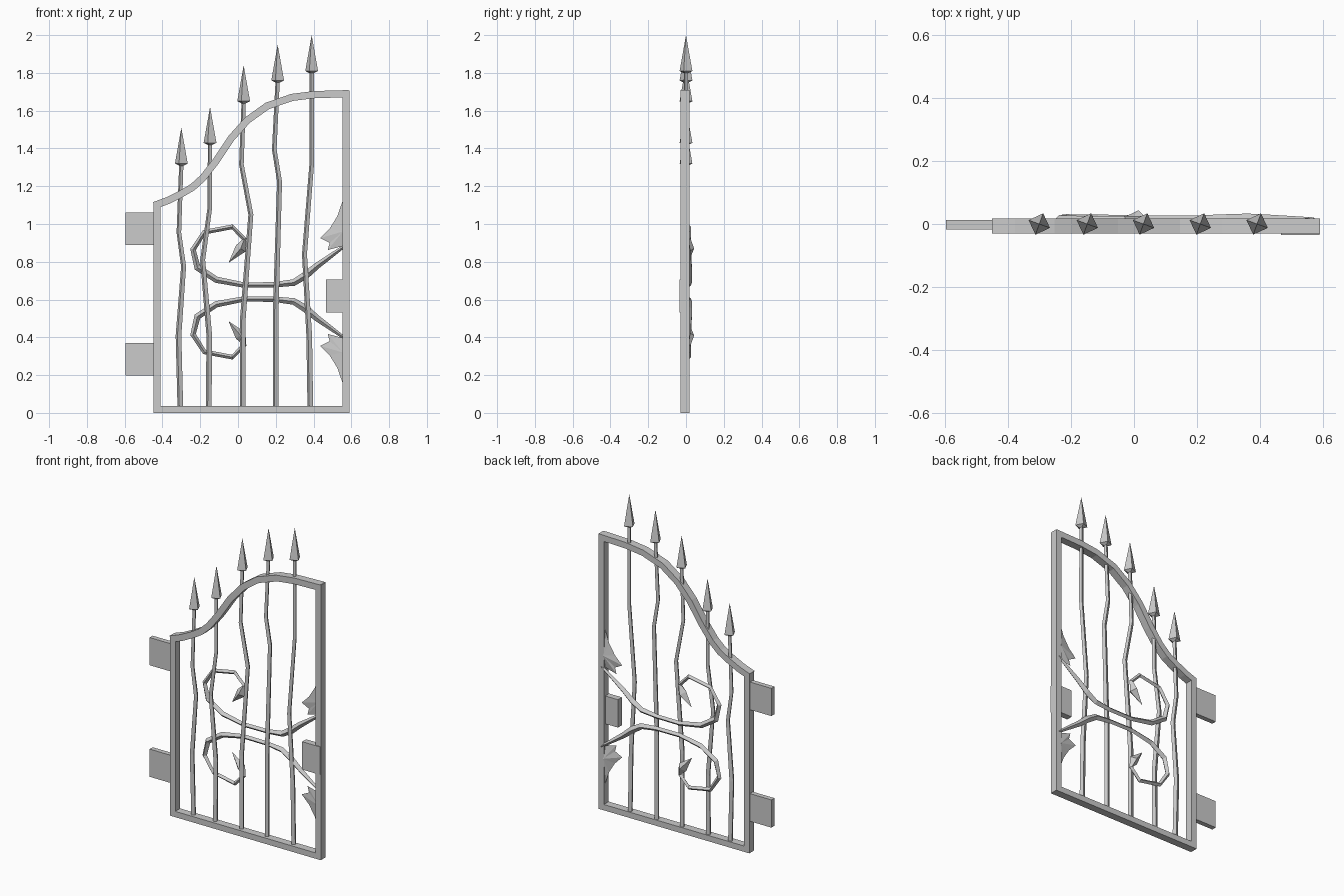
import bpy, bmesh, math

if "Cube" in bpy.data.objects:
    bpy.data.objects.remove(bpy.data.objects["Cube"])


def finish(name, bm):
    bmesh.ops.remove_doubles(bm, verts=bm.verts, dist=0.0002)
    bmesh.ops.recalc_face_normals(bm, faces=bm.faces)
    me = bpy.data.meshes.new(name)
    bm.to_mesh(me)
    bm.free()
    ob = bpy.data.objects.new(name, me)
    bpy.context.collection.objects.link(ob)
    return ob


def box(name, x0, x1, y0, y1, z0, z1):
    bm = bmesh.new()
    bmesh.ops.create_cube(bm, size=1)
    for v in bm.verts:
        v.co = ((x0 + x1) / 2 + v.co.x * (x1 - x0),
                (y0 + y1) / 2 + v.co.y * (y1 - y0),
                (z0 + z1) / 2 + v.co.z * (z1 - z0))
    return finish(name, bm)


def sweep(name, path, section, radii, y=0.0, mirror_z=None):
    """Sweep a (normal, y) section along an x-z path, scaled per point."""
    bm = bmesh.new()
    rings = []
    for i, (x, z) in enumerate(path):
        a, b = path[max(i - 1, 0)], path[min(i + 1, len(path) - 1)]
        tx, tz = b[0] - a[0], b[1] - a[1]
        l = math.hypot(tx, tz)
        nx, nz = tz / l, -tx / l
        ring = []
        for n, d in section:
            zz = z + nz * n * radii[i]
            if mirror_z is not None:
                zz = 2 * mirror_z - zz
            ring.append(bm.verts.new((x + nx * n * radii[i], y + d * radii[i], zz)))
        rings.append(ring)
    k = len(section)
    for r, s in zip(rings, rings[1:]):
        for j in range(k):
            bm.faces.new((r[j], r[(j + 1) % k], s[(j + 1) % k], s[j]))
    bm.faces.new(rings[0])
    bm.faces.new(rings[-1])
    return finish(name, bm)


Y0, Y1 = -0.03, 0.018
MID = 0.64  # mirror height of the two vines

# Frame
box("hinge_post", -0.448, -0.41, Y0, Y1, 0, 1.11)
box("latch_post", 0.552, 0.59, Y0, Y1, 0, 1.708)
box("bottom_rail", -0.43, 0.57, Y0, Y1, 0, 0.036)
rail = [(-0.443, 1.098), (-0.37, 1.125), (-0.30, 1.16), (-0.24, 1.195), (-0.185, 1.245),
        (-0.115, 1.335), (-0.035, 1.455), (0.05, 1.55), (0.155, 1.625),
        (0.285, 1.67), (0.405, 1.685), (0.585, 1.69)]
sweep("top_rail", rail, [(-0.019, Y0), (0.019, Y0), (0.019, Y1), (-0.019, Y1)],
      [1] * len(rail))

# Hinge plates and lock plate
for i, z in enumerate((0.197, 0.89)):
    box(f"hinge_plate_{i + 1}", -0.595, -0.44, -0.018, 0.012, z, z + 0.172)
box("lock_plate", 0.465, 0.588, -0.035, 0.004, 0.532, 0.705)

# Bent bars with four-sided spear tips
turned = [(math.cos(math.radians(70 + 90 * i)), math.sin(math.radians(70 + 90 * i)))
          for i in range(4)]
bars = [
    [(-0.305, 0.02), (-0.315, 0.41), (-0.288, 0.775), (-0.313, 0.955), (-0.30, 1.32)],
    [(-0.155, 0.02), (-0.152, 0.41), (-0.187, 0.81), (-0.15, 1.08), (-0.148, 1.43)],
    [(0.025, 0.02), (0.025, 0.49), (0.068, 1.05), (0.018, 1.315), (0.03, 1.65)],
    [(0.20, 0.02), (0.20, 0.55), (0.22, 1.225), (0.192, 1.395), (0.21, 1.76)],
    [(0.383, 0.02), (0.377, 0.41), (0.352, 0.84), (0.39, 1.315), (0.39, 1.81)],
]
for i, path in enumerate(bars):
    sweep(f"bar_{i + 1}", path, turned, [0.016, 0.016, 0.014, 0.013, 0.012])
    x, z = path[-1]
    sweep(f"spear_tip_{i + 1}", [(x, z - 0.012), (x, z), (x, z + 0.19)],
          turned, [0.011, 0.036, 0.0001])

# Mirrored vines: curl, thorn end and leaf at the post
diamond = [(1, 0), (0, 1), (-1, 0), (0, -1)]
vine = [(0.57, 0.888), (0.42, 0.78), (0.36, 0.73), (0.295, 0.69), (0.19, 0.678), (0.03, 0.677),
        (-0.115, 0.705), (-0.215, 0.77), (-0.238, 0.865), (-0.178, 0.957),
        (-0.03, 0.985), (0.033, 0.92), (0.014, 0.87), (-0.05, 0.795)]
vr = [0.008, 0.017, 0.02, 0.018, 0.014, 0.014, 0.017, 0.018, 0.015, 0.013, 0.013,
      0.012, 0.03, 0.0001]
leaf = [(0.56, 1.14), (0.525, 1.04), (0.485, 0.975), (0.435, 0.925), (0.485, 0.9),
        (0.475, 0.862), (0.56, 0.885)]
for name, mz in (("upper", None), ("lower", MID)):
    sweep(name + "_vine", vine, diamond, vr, y=0.013, mirror_z=mz)
    bm = bmesh.new()
    h = (lambda z: z) if mz is None else (lambda z: 2 * MID - z)
    rim = [bm.verts.new((x, 0.004, h(z))) for x, z in leaf]
    for y in (-0.004, 0.02):
        peak = bm.verts.new((0.555, y, h(0.96)))
        for a, b in zip(rim, rim[1:] + rim[:1]):
            bm.faces.new((a, b, peak))
    finish(name + "_leaf", bm)
